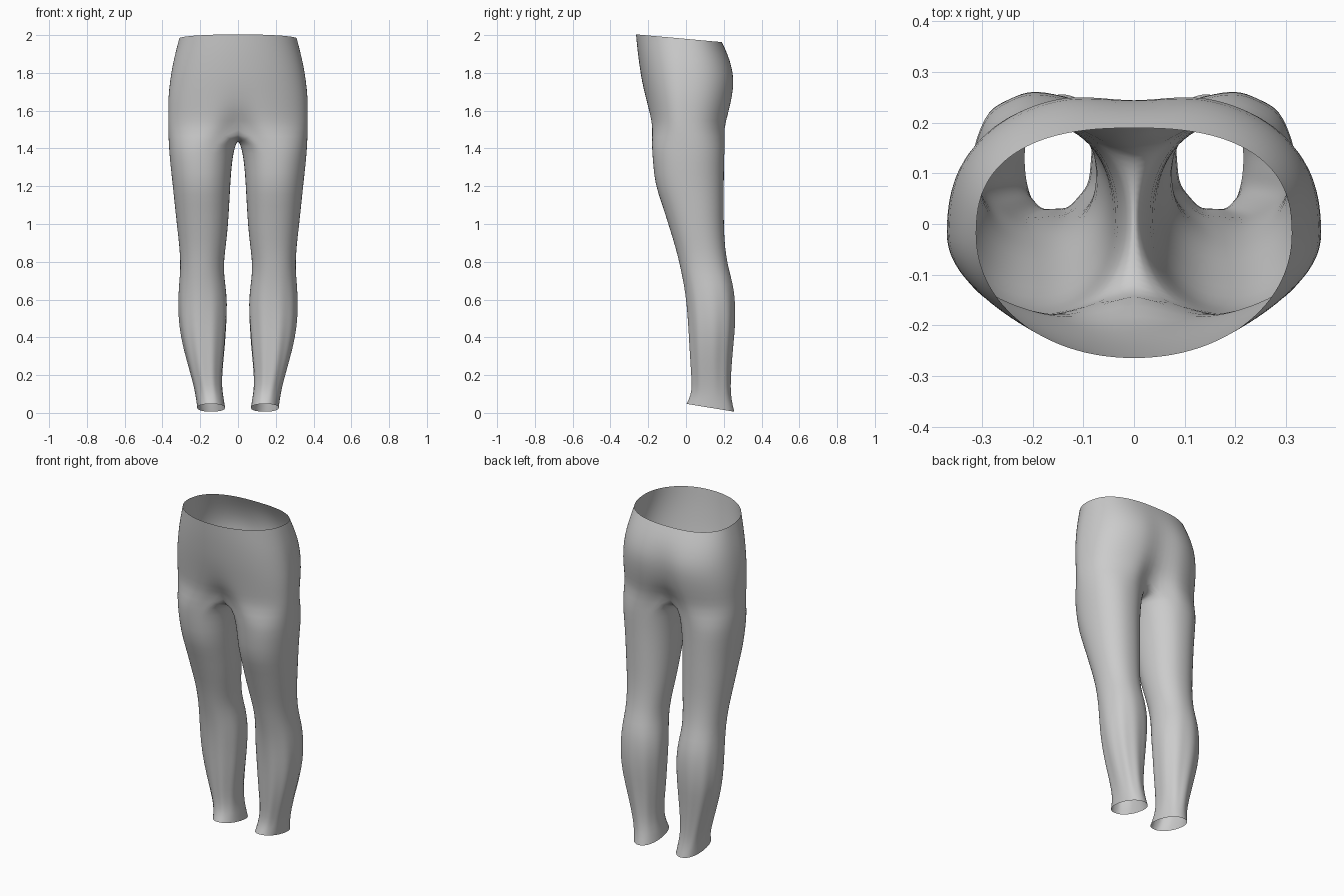
import bpy
import bmesh
from math import sin, cos, radians, exp, copysign

if "Cube" in bpy.data.objects:
    bpy.data.objects.remove(bpy.data.objects["Cube"], do_unlink=True)

OUTER, INNER = 26, 11   # segments round the outside and the inside of a leg

# Hips: height, half width, front y, back y, front dent, back dent
HIPS = [
    (1.98, .312, -.265, .19, 0, 0),
    (1.91, .33, -.258, .225, 0, .01),
    (1.84, .347, -.248, .25, 0, .04),
    (1.76, .36, -.235, .265, 0, .07),
    (1.67, .37, -.218, .255, .02, .09),
    (1.58, .37, -.203, .235, .1, .15),
    (1.51, .37, -.193, .218, .36, .36),
]
# Legs: height, inner x, outer x, front y, back y, fold depth
LEGS = [
    (1.42, .014, .367, -.183, .205, 0),
    (1.33, .032, .36, -.175, .202, 0),
    (1.21, .04, .346, -.165, .2, 0),
    (1.1, .046, .335, -.125, .2, 0),
    (.98, .053, .322, -.088, .2, 0),
    (.87, .066, .309, -.053, .207, 0),
    (.77, .078, .304, -.03, .223, 0),
    (.68, .066, .312, -.011, .25, .005),
    (.58, .055, .317, .003, .261, .012),
    (.46, .061, .312, .012, .26, .02),
    (.34, .07, .288, .018, .247, .025),
    (.23, .082, .257, .025, .238, .025),
    (.14, .086, .233, .03, .234, .02),
    (.08, .076, .222, .024, .24, .01),
    (.027, .068, .216, .003, .256, 0),
]


def power(v, p):
    return copysign(abs(v) ** p, v)


def hip_ring(z, width, front, back, dent_front, dent_back):
    """Half outline from the front centre round the side to the back centre."""
    points = []
    for i in range(OUTER + 1):
        a = radians(-90 + 180 * i / OUTER)
        is_front = a < 0
        p = .97 if is_front else .8
        x = width * max(cos(a), 0) ** p if 0 < i < OUTER else 0
        depth = front + .02 if is_front else back + .02
        dent = dent_front if is_front else dent_back
        pull = 1 - dent * exp(-(x / .085) ** 2)
        y = -.02 + depth * abs(sin(a)) ** p * pull
        tilt = -.09 * y * max(0, (z - 1.75) / .23)
        points.append((x, y, z + tilt))
    return points


def leg_ring(z, inner, outer, front, back, fold):
    """Closed outline, outer side first, then the inner side back to front."""
    angles = [-115 + 230 * i / OUTER for i in range(OUTER + 1)]
    angles += [115 + 130 * j / INNER for j in range(1, INNER)]
    cx, cy = (inner + outer) / 2, (front + back) / 2
    points = []
    for deg in angles:
        a = radians(deg)
        r = 1 + fold * sin(9 * a + 2 * z)
        x = cx + (outer - inner) / 2 * power(cos(a), .92) * r
        y = cy + (back - front) / 2 * power(sin(a), .92) * r
        tilt = -.19 * (y - cy) * max(0, 1 - z / .2)
        points.append((x, y, z + tilt))
    return points


bm = bmesh.new()


def add(points):
    return [bm.verts.new(p) for p in points]


def bridge(upper, lower, closed=False):
    n = len(upper)
    for i in range(n if closed else n - 1):
        j = (i + 1) % n
        bm.faces.new((upper[i], lower[i], lower[j], upper[j]))


# Hips
hips = [add(hip_ring(*row)) for row in HIPS]
for upper, lower in zip(hips, hips[1:]):
    bridge(upper, lower)

# Crotch seam, a sagging line on the centre plane
start, end = hips[-1][-1].co, hips[-1][0].co
seam = []
for j in range(1, INNER):
    t = j / INNER
    p = start.lerp(end, t)
    seam.append((0, p.y, p.z - .068 * (4 * t * (1 - t)) ** .7))
rings = [hips[-1] + add(seam)]

# Leg
rings += [add(leg_ring(*row)) for row in LEGS]
for upper, lower in zip(rings, rings[1:]):
    bridge(upper, lower, True)

bmesh.ops.recalc_face_normals(bm, faces=bm.faces)
side = max(bm.faces, key=lambda f: f.calc_center_median().x)
if side.normal.x < 0:
    bmesh.ops.reverse_faces(bm, faces=bm.faces)

mesh = bpy.data.meshes.new("trousers")
bm.to_mesh(mesh)
bm.free()
trousers = bpy.data.objects.new("trousers", mesh)
bpy.context.collection.objects.link(trousers)

# Plain grey cloth
cloth = bpy.data.materials.new("grey cloth")
cloth.use_nodes = True
colour = (.6, .6, .6, 1)
cloth.diffuse_color = colour
cloth.node_tree.nodes["Principled BSDF"].inputs["Base Color"].default_value = colour
mesh.materials.append(cloth)

# Other half and smooth surface
mirror = trousers.modifiers.new("mirror", "MIRROR")
mirror.use_clip = True
mirror.merge_threshold = .0005
subdivision = trousers.modifiers.new("smooth", "SUBSURF")
subdivision.levels = subdivision.render_levels = 1
for polygon in mesh.polygons:
    polygon.use_smooth = True
